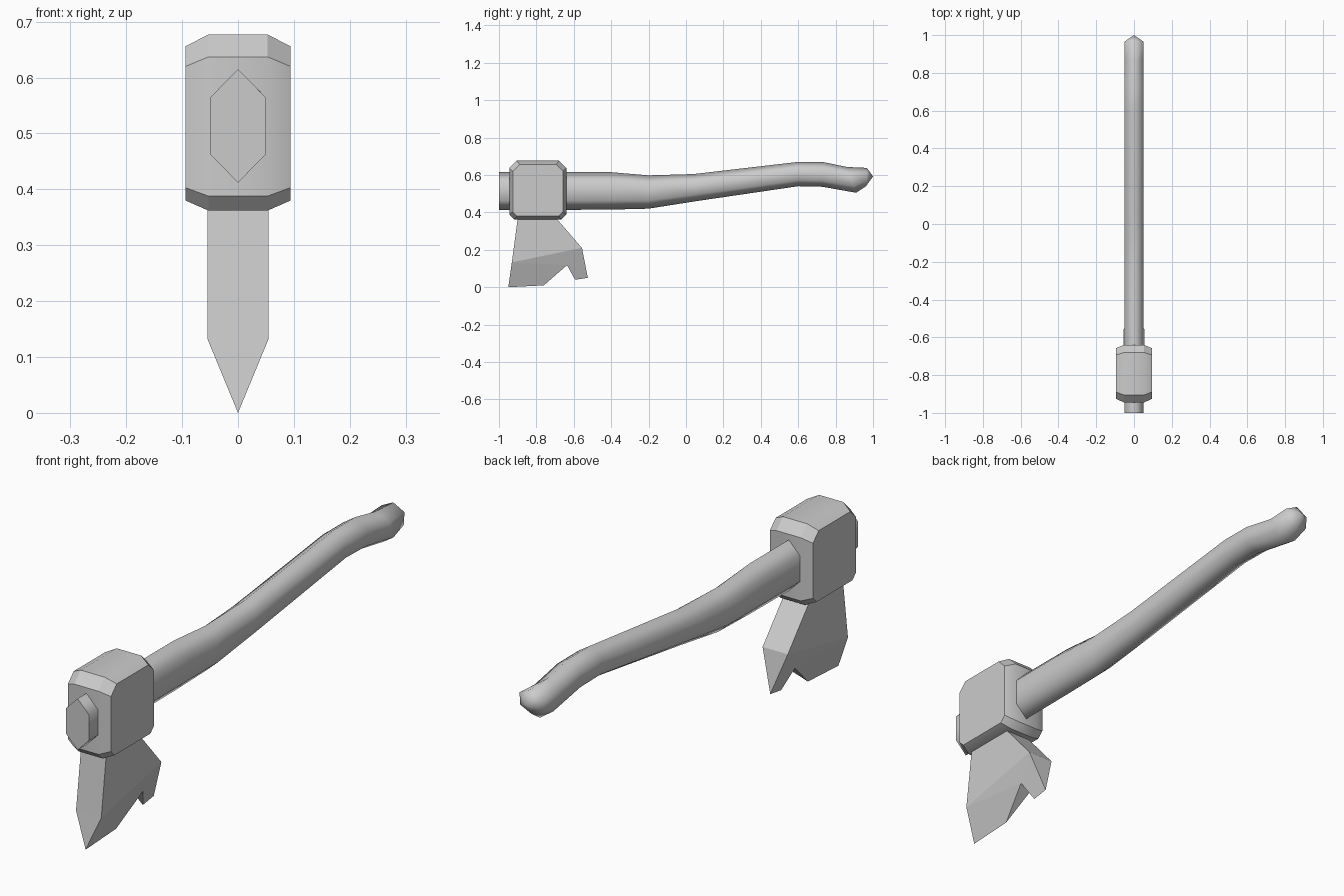
import bpy
import bmesh
from math import radians

cube = bpy.data.objects.get("Cube")
if cube:
    bpy.data.objects.remove(cube, do_unlink=True)

# One plain colour for the whole axe
GREY = (0.6, 0.6, 0.6, 1.0)
grey = bpy.data.materials.new("plain_grey")
grey.use_nodes = True
grey.diffuse_color = GREY
grey.node_tree.nodes["Principled BSDF"].inputs["Base Color"].default_value = GREY


def finish(bm, name, smooth_angle=None):
    """Turn a bmesh into a named, coloured object with consistent normals."""
    bmesh.ops.recalc_face_normals(bm, faces=bm.faces)
    for f in bm.faces:
        f.smooth = smooth_angle is not None
    mesh = bpy.data.meshes.new(name)
    bm.to_mesh(mesh)
    bm.free()
    if smooth_angle is not None:
        mesh.set_sharp_from_angle(angle=radians(smooth_angle))
    mesh.materials.append(grey)
    obj = bpy.data.objects.new(name, mesh)
    bpy.context.collection.objects.link(obj)
    return obj


def add_ring(bm, points):
    return [bm.verts.new(p) for p in points]


def bridge(bm, a, b):
    for i in range(len(a)):
        j = (i + 1) % len(a)
        bm.faces.new((a[i], a[j], b[j], b[i]))


# Handle: tall hexagonal sections (y at top, z top, y at bottom, z bottom)
SECTIONS = [
    (-1.0, 0.615, -1.0, 0.412), (-0.4, 0.615, -0.4, 0.415),
    (-0.2, 0.598, -0.2, 0.42), (0.04, 0.605, 0.04, 0.458),
    (0.6, 0.67, 0.6, 0.54), (0.73, 0.67, 0.73, 0.537),
    (0.86, 0.643, 0.91, 0.505), (0.967, 0.638, 0.962, 0.54),
]
HALF = 0.05
bm = bmesh.new()
rings = []
for yt, zt, yb, zb in SECTIONS:
    def at(x, t):
        return (x, yt + (yb - yt) * t, zt + (zb - zt) * t)
    rings.append(add_ring(bm, [at(0, 0), at(HALF, 0.25), at(HALF, 0.75),
                               at(0, 1), at(-HALF, 0.75), at(-HALF, 0.25)]))
for a, b in zip(rings, rings[1:]):
    bridge(bm, a, b)
butt = bm.faces.new(rings[0])
for e in butt.edges:
    e.smooth = False
tip = bm.verts.new((0, 1.0, 0.592))
for i in range(6):
    bm.faces.new((rings[-1][i], rings[-1][(i + 1) % 6], tip))
handle = finish(bm, "handle", 180)
# Keep the cut front end crisp
handle.data.polygons[(len(rings) - 1) * 6].use_smooth = False


# Head: chamfered block, narrower octagon on each cheek
def octagon(x, y0, y1, z0, z1, top, low):
    return [(x, y0 + low, z0), (x, y1 - low, z0), (x, y1, z0 + low),
            (x, y1, z1 - top), (x, y1 - top, z1), (x, y0 + top, z1),
            (x, y0, z1 - top), (x, y0, z0 + low)]


bm = bmesh.new()
rings = []
for side in (-1, 1):
    cheek = octagon(side * 0.094, -0.926, -0.657, 0.38, 0.656, 0.036, 0.023)
    core = octagon(side * 0.053, -0.945, -0.64, 0.362, 0.677, 0.04, 0.026)
    pair = [add_ring(bm, cheek), add_ring(bm, core)]
    rings += pair[::side * -1]
for a, b in zip(rings, rings[1:]):
    bridge(bm, a, b)
bm.faces.new(rings[0])
bm.faces.new(rings[-1])
finish(bm, "head_block", 30)

# Blade: flat slab that tapers to a notched cutting edge
# (half thickness, y, z) around the outline
T = 0.055
OUTLINE = [
    (T, -0.897, 0.39), (T, -0.931, 0.133), (0, -0.95, 0.0),
    (0, -0.76, 0.01), (0.03, -0.636, 0.118), (0, -0.593, 0.04),
    (0, -0.525, 0.05), (T, -0.556, 0.21), (T, -0.712, 0.39),
]
PANELS = [(0, 1, 7, 8), (1, 2, 3, 4), (1, 4, 7), (4, 5, 6, 7)]
bm = bmesh.new()
sides = []
for side in (-1, 1):
    verts = add_ring(bm, [(side * x, y, z) for x, y, z in OUTLINE])
    for panel in PANELS:
        bm.faces.new([verts[i] for i in panel])
    sides.append(verts)
bridge(bm, *sides)
bmesh.ops.remove_doubles(bm, verts=bm.verts, dist=0.0005)
finish(bm, "blade")
